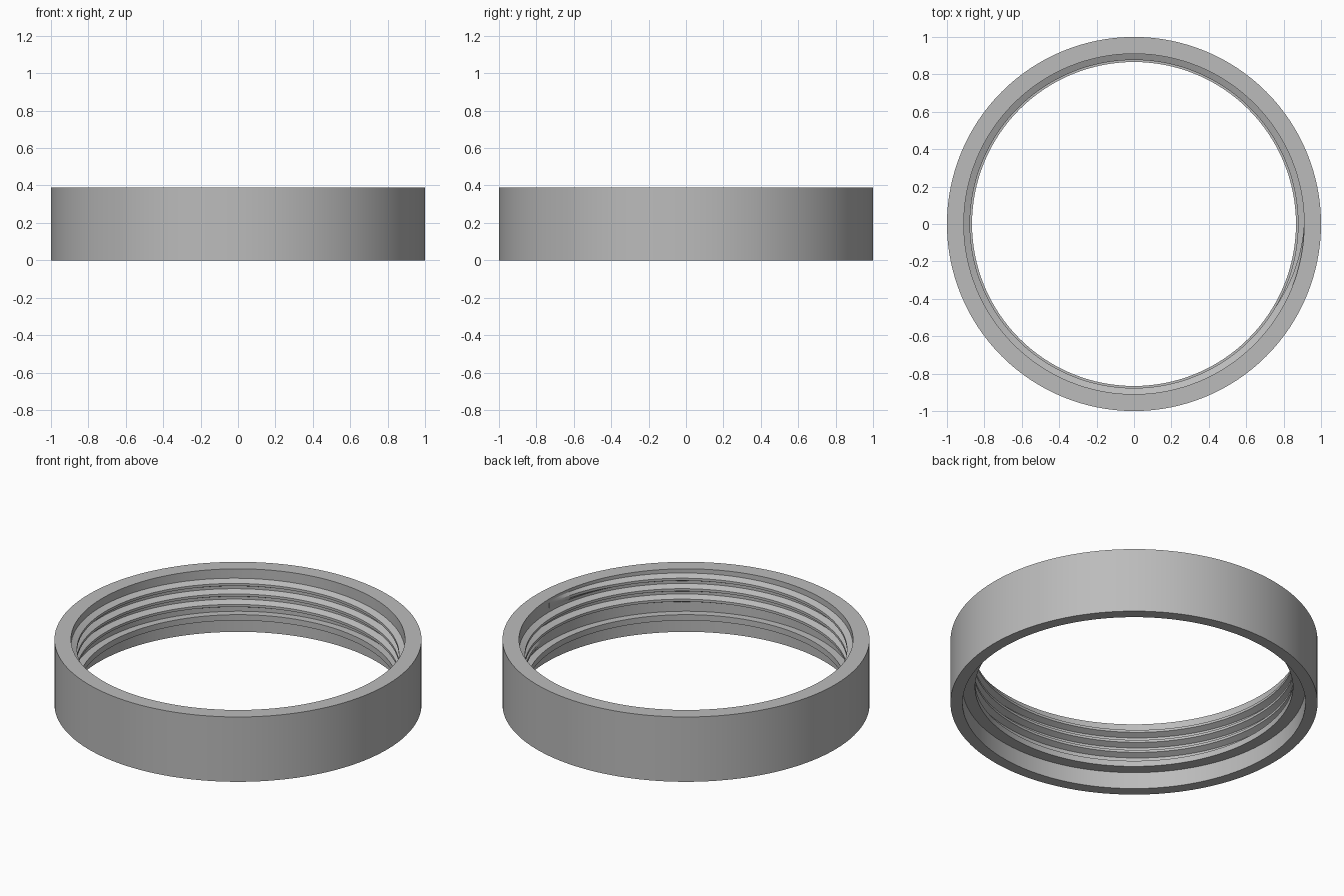
import bpy, bmesh
from math import cos, sin, pi, radians

cube = bpy.data.objects.get("Cube")
if cube:
    bpy.data.objects.remove(cube, do_unlink=True)

SEGMENTS = 128
BORE = 0.91
PITCH = 0.063
TURNS = 3

grey = bpy.data.materials.new("plain_grey")
grey.use_nodes = True
colour = (0.5, 0.5, 0.5, 1)
grey.diffuse_color = colour
grey.node_tree.nodes["Principled BSDF"].inputs["Base Color"].default_value = colour


def sweep(name, sections, closed):
    """Skin a list of closed cross-sections into one solid."""
    bm = bmesh.new()
    rings = [[bm.verts.new(p) for p in section] for section in sections]
    pairs = list(zip(rings, rings[1:]))
    if closed:
        pairs.append((rings[-1], rings[0]))
    else:
        bm.faces.new(rings[0])
        bm.faces.new(rings[-1])
    n = len(rings[0])
    for a, b in pairs:
        for i in range(n):
            j = (i + 1) % n
            bm.faces.new((a[i], a[j], b[j], b[i]))
    bmesh.ops.recalc_face_normals(bm, faces=bm.faces)
    mesh = bpy.data.meshes.new(name)
    bm.to_mesh(mesh)
    bm.free()
    mesh.materials.append(grey)
    obj = bpy.data.objects.new(name, mesh)
    bpy.context.collection.objects.link(obj)
    bpy.ops.object.select_all(action='DESELECT')
    obj.select_set(True)
    bpy.context.view_layer.objects.active = obj
    bpy.ops.object.shade_smooth_by_angle(angle=radians(25))
    return obj


def section(profile, angle):
    return [(r * cos(angle), r * sin(angle), z) for r, z in profile]


# Ring body: outer wall, bottom recess, inner lip and plain bore
body_profile = [(1, 0), (1, 0.39), (BORE, 0.39), (BORE, 0.135),
                (0.866, 0.135), (0.866, 0.1), (0.934, 0.1), (0.934, 0)]
sweep("ring_body", [section(body_profile, 2 * pi * i / SEGMENTS)
                    for i in range(SEGMENTS)], True)

# Internal screw thread: trapezoid swept up a helix, fading out at both ends
steps = SEGMENTS * TURNS
fade = SEGMENTS / 12
thread = []
for i in range(steps + 1):
    height = 0.033 * max(0.03, min(1, i / fade, (steps - i) / fade))
    z = 0.162 + PITCH * i / SEGMENTS
    profile = [(BORE + 0.005, z - 0.0235), (BORE, z - 0.0235),
               (BORE - height, z - 0.0075), (BORE - height, z + 0.0075),
               (BORE, z + 0.0235), (BORE + 0.005, z + 0.0235)]
    thread.append(section(profile, 2 * pi * i / SEGMENTS))
sweep("inner_thread", thread, False)
